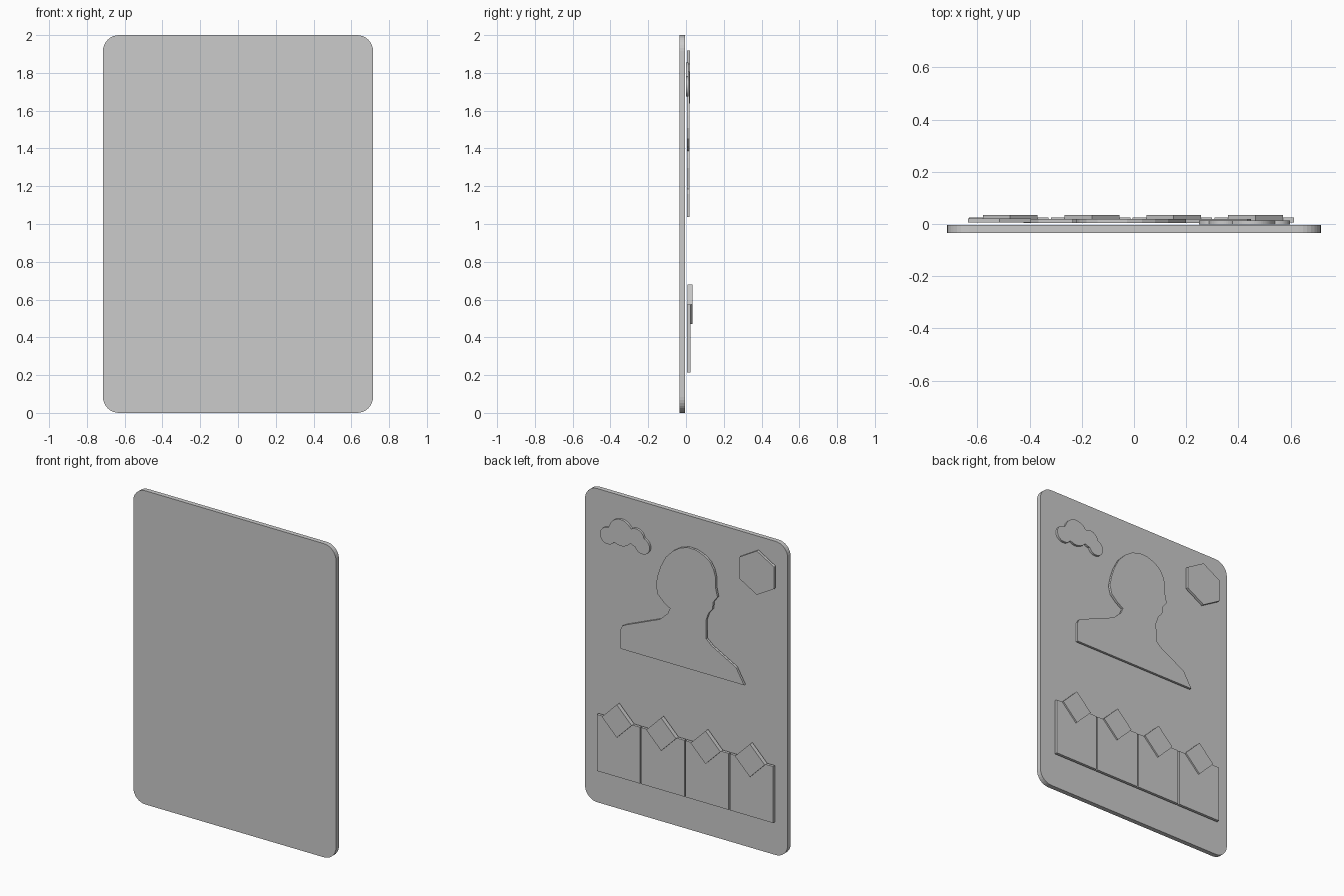
import bpy, bmesh, math

if "Cube" in bpy.data.objects:
    bpy.data.objects.remove(bpy.data.objects["Cube"])


def slab(name, outline, y0, y1):
    """Extrude a closed (x, z) outline from y0 to y1."""
    bm = bmesh.new()
    face = bm.faces.new([bm.verts.new((x, y0, z)) for x, z in outline])
    new = bmesh.ops.extrude_face_region(bm, geom=[face])["geom"]
    moved = [v for v in new if isinstance(v, bmesh.types.BMVert)]
    bmesh.ops.translate(bm, verts=moved, vec=(0, y1 - y0, 0))
    bmesh.ops.recalc_face_normals(bm, faces=bm.faces[:])
    mesh = bpy.data.meshes.new(name)
    bm.to_mesh(mesh)
    bm.free()
    obj = bpy.data.objects.new(name, mesh)
    bpy.context.collection.objects.link(obj)
    return obj


def rounded_rect(hw, z0, z1, r, n=8):
    pts = []
    corners = [(hw - r, z1 - r), (r - hw, z1 - r), (r - hw, z0 + r), (hw - r, z0 + r)]
    for k, (cx, cz) in enumerate(corners):
        for i in range(n + 1):
            a = math.pi / 2 * (k + i / n)
            pts.append((cx + r * math.cos(a), cz + r * math.sin(a)))
    return pts


def polygon(cx, cz, r, sides):
    return [(cx + r * math.sin(2 * math.pi * i / sides),
             cz + r * math.cos(2 * math.pi * i / sides)) for i in range(sides)]


def cloud_outline(circles, base, n=60):
    """Upper envelope of overlapping circles closed by a flat base."""
    x0 = min(c[0] - c[2] for c in circles)
    x1 = max(c[0] + c[2] for c in circles)
    top, bottom = [], []
    for i in range(n + 1):
        x = (x0 + x1) / 2 - (x1 - x0) / 2 * math.cos(math.pi * i / n)
        hits = [(cz, math.sqrt(max(r * r - (x - cx) ** 2, 0)))
                for cx, cz, r in circles if abs(x - cx) <= r + 1e-6]
        top.append((x, max(cz + h for cz, h in hits)))
        if 0 < i < n:
            bottom.append((x, max(base, min(cz - h for cz, h in hits))))
    return top + bottom[::-1]


# Rounded backing board
slab("board", rounded_rect(0.715, 0, 2, 0.085), -0.034, -0.004)

# Head and shoulders silhouette
bust = [(.448, 1.036), (.448, 1.16), (.435, 1.185), (.406, 1.20), (.172, 1.297),
        (.115, 1.35), (.10, 1.386), (.144, 1.413), (.186, 1.453), (.20, 1.507),
        (.186, 1.575), (.165, 1.638), (.13, 1.705), (.08, 1.757), (.03, 1.79),
        (-.026, 1.808), (-.083, 1.807), (-.139, 1.787), (-.182, 1.758),
        (-.208, 1.715), (-.222, 1.666), (-.22, 1.61), (-.235, 1.548),
        (-.205, 1.508), (-.20, 1.462), (-.172, 1.429), (-.154, 1.378),
        (-.156, 1.26), (-.196, 1.225), (-.366, 1.134), (-.423, 1.036)]
slab("bust_silhouette", bust, 0.004, 0.019)

# Cloud in one upper corner, hexagon in the other
cloud = [(.545, 1.727, .053), (.452, 1.772, .084), (.345, 1.768, .058), (.30, 1.727, .052)]
slab("cloud", cloud_outline(cloud, 1.676), -0.001, 0.013)
slab("hexagon", polygon(-0.515, 1.778, 0.14, 6), 0.005, 0.022)

# Row of four cards, each with a diamond flap
for i in range(4):
    cx = 0.46 - 0.313 * i
    card = [(cx - .152, .215), (cx + .152, .215), (cx + .152, .575), (cx - .152, .575)]
    slab(f"card_{i + 1}", card, 0.006, 0.024)
    slab(f"card_flap_{i + 1}", polygon(cx + 0.005, 0.575, 0.105, 4), 0.007, 0.034)
